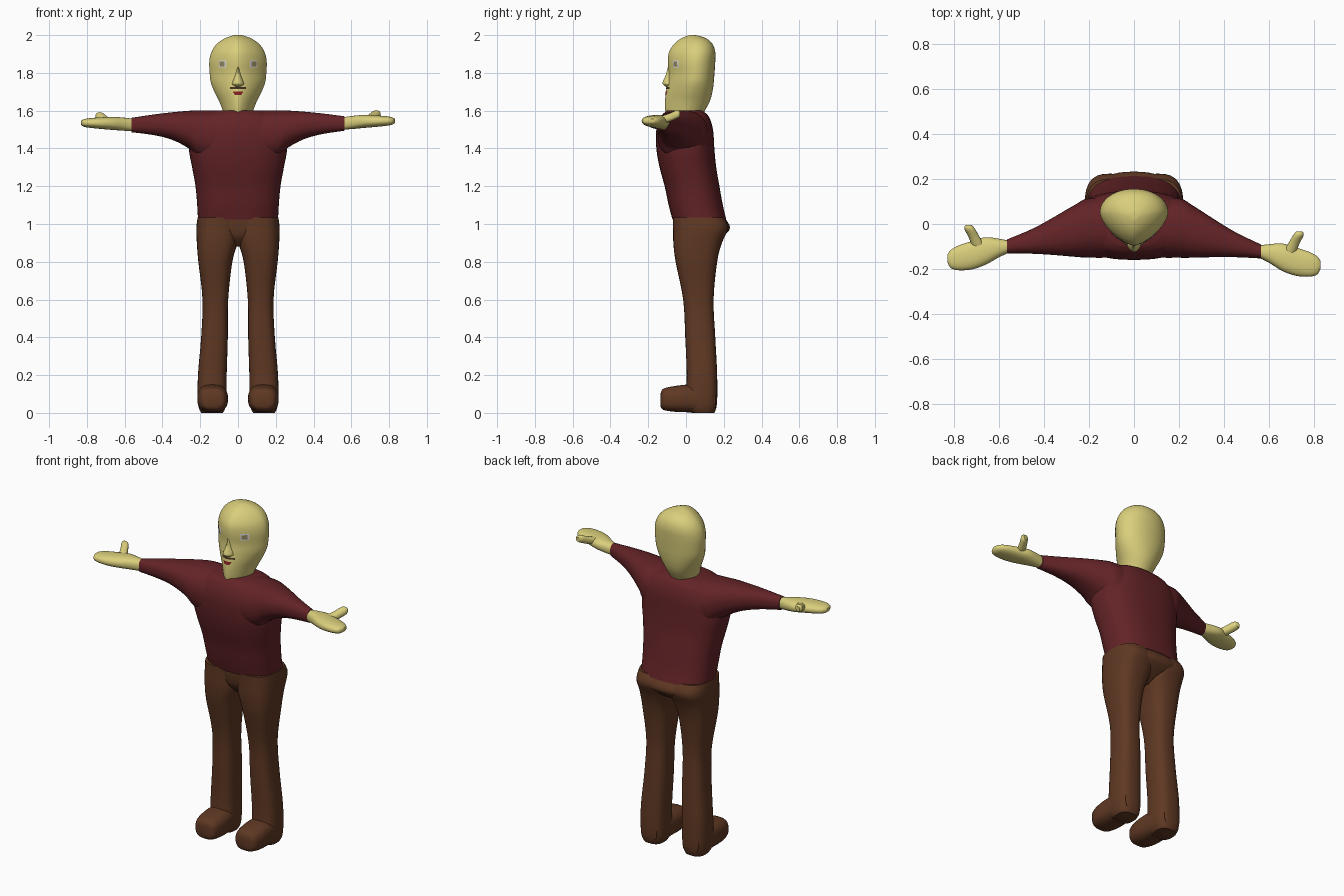
import bpy, bmesh, math
from mathutils import Vector
from mathutils.bvhtree import BVHTree

if "Cube" in bpy.data.objects:
    bpy.data.objects.remove(bpy.data.objects["Cube"])


def material(name, rgb):
    m = bpy.data.materials.new(name)
    m.diffuse_color = (*rgb, 1)
    m.use_nodes = True
    m.node_tree.nodes["Principled BSDF"].inputs["Base Color"].default_value = m.diffuse_color
    return m


SKIN = material("pale yellow skin", (0.70, 0.62, 0.20))
SHIRT = material("dark red shirt", (0.125, 0.017, 0.02))
PANTS = material("brown trousers", (0.115, 0.04, 0.017))
WHITE = material("eye white", (0.75, 0.72, 0.8))
IRIS = material("olive iris", (0.30, 0.26, 0.11))
DARK = material("mouth line", (0.06, 0.03, 0.015))
RED = material("mouth red", (0.25, 0.015, 0.015))


def finish(bm, name, mat):
    bmesh.ops.recalc_face_normals(bm, faces=bm.faces)
    me = bpy.data.meshes.new(name)
    bm.to_mesh(me)
    bm.free()
    me.materials.append(mat)
    ob = bpy.data.objects.new(name, me)
    bpy.context.collection.objects.link(ob)
    bpy.ops.object.select_all(action='DESELECT')
    ob.select_set(True)
    bpy.context.view_layer.objects.active = ob
    bpy.ops.object.shade_smooth_by_angle(angle=math.radians(50))
    return ob


def catmull(secs, steps):
    """Resample the section table smoothly."""
    out = []
    for i in range(len(secs) - 1):
        p0, p1 = secs[max(i - 1, 0)], secs[i]
        p2, p3 = secs[i + 1], secs[min(i + 2, len(secs) - 1)]
        for k in range(steps):
            t = k / steps
            out.append([0.5 * (2 * b + (c - a) * t + (2 * a - 5 * b + 4 * c - d) * t * t
                               + (3 * b - a - 3 * c + d) * t ** 3)
                        for a, b, c, d in zip(p0, p1, p2, p3)])
    return out + [list(secs[-1])]


def loft(name, mat, axis, secs, side=1, power=2.3, power_low=None, mid=0.5,
         shift=lambda x: (0, 0), n=32):
    """Skin rounded sections (pos, a_min, a_max, b_min, b_max) along an axis."""
    bm = bmesh.new()
    rings = []
    for pos, a0, a1, b0, b1 in catmull(secs, 4):
        ca, ra, cb = (a0 + a1) / 2, (a1 - a0) / 2, b0 + (b1 - b0) * mid
        ring = []
        for j in range(n):
            ang = 2 * math.pi * j / n
            c, s = math.cos(ang), math.sin(ang)
            p = power_low if (power_low and s < 0) else power
            a = ca + ra * math.copysign(abs(c) ** (2 / p), c)
            b = cb + (b1 - cb if s > 0 else cb - b0) * math.copysign(abs(s) ** (2 / p), s)
            x, y, z = {'x': (pos, a, b), 'y': (a, pos, b), 'z': (a, b, pos)}[axis]
            dy, dz = shift(x)
            ring.append(bm.verts.new((x * side, y + dy, z + dz)))
        rings.append(ring)
    for r, q in zip(rings, rings[1:]):
        for j in range(n):
            k = (j + 1) % n
            bm.faces.new((r[j], r[k], q[k], q[j]))
    bm.faces.new(rings[0])
    bm.faces.new(rings[-1])
    return finish(bm, name, mat)


def sym(z, w, y0, y1):
    return (z, -w, w, y0, y1)


# torso
loft("shirt_body", SHIRT, 'z', [
    sym(1.025, .212, -.072, .213), sym(1.1, .216, -.092, .195), sym(1.2, .225, -.113, .177),
    sym(1.3, .243, -.14, .16), sym(1.4, .26, -.157, .15), sym(1.5, .25, -.157, .143),
    sym(1.57, .2, -.132, .12), sym(1.6, .12, -.1, .085)], power=2.5, n=48)

# hips
loft("trouser_seat", PANTS, 'z', [
    sym(1.04, .205, -.066, .2), sym(.98, .21, -.06, .233),
    sym(.93, .15, -.045, .19), sym(.88, .04, .0, .11)], n=48)

for side, label in ((1, "right"), (-1, "left")):
    # legs and shoes
    loft(label + "_leg", PANTS, 'z', [
        (1.035, -.01, .214, -.07, .2), (.98, -.008, .22, -.069, .224), (.9, .002, .218, -.067, .19),
        (.8, .03, .21, -.055, .165), (.6, .052, .188, -.015, .146), (.4, .054, .195, -.004, .155),
        (.2, .06, .212, .004, .165), (.05, .062, .212, .0, .164), (0, .08, .195, .03, .15)],
        side, power=2.7)
    loft(label + "_foot", PANTS, 'y', [
        (-.135, .095, .165, .035, .1), (-.12, .068, .197, .016, .128), (-.06, .054, .214, .006, .142),
        (.02, .056, .214, .003, .15), (.1, .065, .21, .002, .14), (.155, .085, .19, .02, .12)],
        side, power=2.7)

    # arms bend slightly differently on each side
    def bend(x, s=side):
        t = min(max((x - .2) / .36, 0), 1.3)
        return -.011 * s * t, .004 * s * t

    loft(label + "_sleeve", SHIRT, 'x', [
        (.06, -.15, .125, 1.32, 1.6), (.2, -.15, .115, 1.345, 1.602), (.26, -.148, .085, 1.40, 1.6),
        (.35, -.143, .03, 1.448, 1.593), (.45, -.14, -.028, 1.474, 1.582),
        (.565, -.142, -.08, 1.49, 1.566)], side, shift=bend)
    # hands
    loft(label + "_hand", SKIN, 'x', [
        (.55, -.136, -.086, 1.496, 1.56), (.6, -.16, -.078, 1.498, 1.567),
        (.66, -.195, -.073, 1.503, 1.572), (.72, -.216, -.09, 1.508, 1.57),
        (.78, -.22, -.11, 1.514, 1.566), (.815, -.21, -.13, 1.52, 1.56),
        (.83, -.185, -.15, 1.53, 1.552)], side, shift=bend)
    loft(label + "_thumb", SKIN, 'y', [
        (-.13, .655, .715, 1.52, 1.562), (-.075, .685, .735, 1.535, 1.58),
        (-.035, .708, .755, 1.552, 1.597), (-.018, .722, .748, 1.562, 1.59)],
        side, shift=bend, n=16)

# head and neck, wedge-shaped toward the face
head = loft("head", SKIN, 'z', [
    sym(1.565, .07, -.1, .08), sym(1.6, .08, -.11, .1), sym(1.65, .1, -.111, .126),
    sym(1.7, .125, -.106, .14), sym(1.75, .144, -.098, .147), sym(1.8, .15, -.092, .151),
    sym(1.86, .152, -.096, .155), sym(1.91, .141, -.09, .155), sym(1.95, .115, -.065, .142),
    sym(1.98, .075, -.03, .112), sym(1.997, .03, .01, .065), sym(2.0, .005, .03, .045)],
    power=2.1, power_low=1.5, mid=.58, n=48)

# nose
loft("nose", SKIN, 'z', [
    sym(1.83, .008, -.096, -.05), sym(1.79, .016, -.107, -.05), sym(1.75, .03, -.124, -.05),
    sym(1.738, .03, -.121, -.05), sym(1.725, .015, -.105, -.05)], power=1.7, n=16)

tree = BVHTree.FromPolygons([v.co for v in head.data.vertices],
                            [p.vertices[:] for p in head.data.polygons])


def face_patch(name, mat, x0, x1, z0, z1, lift, taper=1.0):
    """Thin patch laid on the face; taper narrows its lower edge."""
    bm = bmesh.new()
    rows = []
    for i in range(5):
        f = i / 4
        k = taper + (1 - taper) * f
        row = []
        for j in range(9):
            x, z = (x0 + (x1 - x0) * j / 8) * k, z0 + (z1 - z0) * f
            hit = tree.ray_cast(Vector((x, -1, z)), Vector((0, 1, 0)))
            row.append(bm.verts.new(hit[0] + hit[1] * lift))
        rows.append(row)
    for r, q in zip(rows, rows[1:]):
        for j in range(8):
            bm.faces.new((r[j], r[j + 1], q[j + 1], q[j]))
    ob = finish(bm, name, mat)
    # an open patch must face forward
    if sum(p.normal.y for p in ob.data.polygons) > 0:
        ob.data.flip_normals()


# eyes
for s, label in ((1, "right"), (-1, "left")):
    xs = sorted((s * .063, s * .1))
    face_patch(label + "_eye_white", WHITE, *xs, 1.828, 1.866, .002)
    xs = sorted((s * .069, s * .094))
    face_patch(label + "_iris", IRIS, *xs, 1.834, 1.86, .004)

# mouth
face_patch("upper_lip_line", DARK, -.04, .04, 1.714, 1.724, .002)
face_patch("mouth_opening", RED, -.026, .026, 1.682, 1.7, .002, .6)
